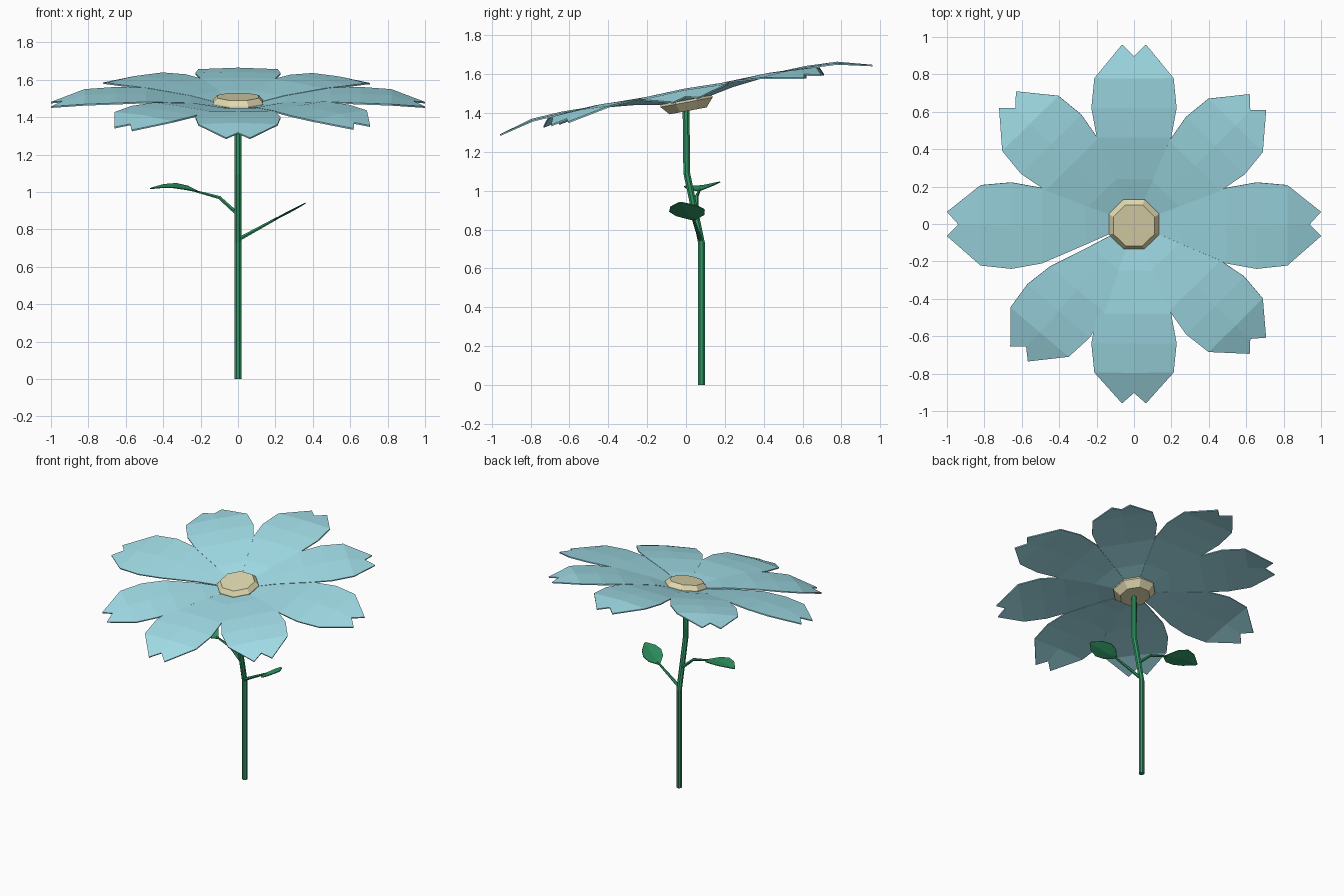
import bpy, bmesh
from math import sin, cos, pi, radians, atan
from mathutils import Vector, Matrix

if "Cube" in bpy.data.objects:
    bpy.data.objects.remove(bpy.data.objects["Cube"])


def material(name, rgb):
    m = bpy.data.materials.new(name)
    m.diffuse_color = (*rgb, 1)
    m.use_nodes = True
    m.node_tree.nodes["Principled BSDF"].inputs["Base Color"].default_value = m.diffuse_color
    return m


BLUE = material("petal_blue", (0.36, 0.73, 0.81))
CREAM = material("centre_cream", (0.75, 0.69, 0.43))
GREEN = material("stem_green", (0.03, 0.32, 0.13))


def make(name, verts, faces, mat, thickness=0):
    me = bpy.data.meshes.new(name)
    me.from_pydata([tuple(v) for v in verts], [], faces)
    bm = bmesh.new()
    bm.from_mesh(me)
    bmesh.ops.recalc_face_normals(bm, faces=bm.faces)
    bm.to_mesh(me)
    bm.free()
    me.materials.append(mat)
    ob = bpy.data.objects.new(name, me)
    bpy.context.collection.objects.link(ob)
    if thickness:
        s = ob.modifiers.new("thickness", "SOLIDIFY")
        s.thickness = thickness
        s.offset = 0
    return ob


def loft(name, rings, mat):
    """Closed skin over rings of equal point count."""
    n = len(rings[0])
    faces = [(r * n + i, r * n + (i + 1) % n, (r + 1) * n + (i + 1) % n, (r + 1) * n + i)
             for r in range(len(rings) - 1) for i in range(n)]
    faces += [tuple(range(n)), tuple(range((len(rings) - 1) * n, len(rings) * n))]
    return make(name, [v for ring in rings for v in ring], faces, mat)


def tube(name, path, radii, sides):
    pts = [Vector(p) for p in path]
    rings = []
    for i, p in enumerate(pts):
        d = (pts[min(i + 1, len(pts) - 1)] - pts[max(i - 1, 0)]).normalized()
        if name == "stem":
            d = Vector((0, 0, 1))          # keep stem rings level
        u = d.cross(Vector((0, 1, 0))).normalized()
        v = d.cross(u)
        rings.append([p + radii[i] * (u * cos(a) + v * sin(a))
                      for a in [2 * pi * (k + 0.5) / sides for k in range(sides)]])
    return loft(name, rings, GREEN)


def strip(rows):
    """Verts and quads for three-wide rows."""
    faces = [(3 * r + c, 3 * r + c + 1, 3 * r + c + 4, 3 * r + c + 3)
             for r in range(len(rows) - 1) for c in range(2)]
    return [v for row in rows for v in row], faces


# Flower head frame: tilted forwards
HEAD = Matrix.Translation((0, 0, 1.47)) @ Matrix.Rotation(atan(0.187), 4, 'X')

# Petals: (distance along middle, distance along edge, half width, mid height, edge height)
PROFILE = [(0.08, 0.08, 0.033, -0.01, -0.01), (0.25, 0.25, 0.103, 0.022, 0.022),
           (0.48, 0.48, 0.199, 0.048, 0.046), (0.64, 0.64, 0.228, 0.052, 0.045),
           (0.80, 0.80, 0.212, 0.044, 0.036), (0.915, 0.975, 0.064, 0.012, -0.005)]
PETALS = [(0, 1.025, 1.03), (45, 0.96, 0.97), (90, 1, 1), (135, 0.98, 1),
          (180, 1.025, 1.03), (229, 0.96, 0.97), (270, 1, 1), (315, 0.96, 0.97)]
for k, (angle, length, width) in enumerate(PETALS):
    rows = [[(e * length, -w * width, ze), (m * length, 0, zm), (e * length, w * width, ze)]
            for m, e, w, zm, ze in PROFILE]
    verts, faces = strip(rows)
    petal = make(f"petal_{k + 1}", verts, faces, BLUE, 0.008)
    petal.matrix_world = HEAD @ Matrix.Rotation(radians(angle), 4, 'Z')

# Flower centre: faceted eight-sided button
rings = [[(r * cos(a), r * sin(a), z) for a in [2 * pi * (i + 0.5) / 8 for i in range(8)]]
         for r, z in [(0.105, -0.06), (0.148, -0.015), (0.145, 0.012), (0.12, 0.04)]]
loft("flower_centre", rings, CREAM).matrix_world = HEAD

# Stem and leaf stalks
tube("stem", [(0, 0.08, 0), (0, 0.08, 0.73), (0, 0.004, 1.09), (0, 0, 1.44)], [0.019] * 4, 8)
tube("left_stalk", [(0, 0.05, 0.88), (-0.1, 0.055, 0.97), (-0.23, 0.07, 1.005)],
     [0.012, 0.01, 0.006], 6)
tube("right_stalk", [(0, 0.075, 0.745), (0.21, 0.035, 0.86)], [0.012, 0.007], 6)


# Leaves: pointed blades with a slight fold and arch
def leaf(name, base, tip, side, half_width, arch):
    base, tip, side = Vector(base), Vector(tip), Vector(side).normalized()
    rows = []
    for t, w in [(0, 0.08), (0.25, 0.8), (0.5, 1), (0.75, 0.75), (1, 0.08)]:
        mid = base.lerp(tip, t) + Vector((0, 0, arch * sin(pi * t)))
        s = side * half_width * w
        rows.append([mid - s, mid - Vector((0, 0, 0.008 * w)), mid + s])
    verts, faces = strip(rows)
    make(name, verts, faces, GREEN, 0.005)


leaf("left_leaf", (-0.21, 0.065, 1.0), (-0.47, 0.1, 1.018), (0.1, 1, 0.12), 0.095, 0.025)
leaf("right_leaf", (0.19, 0.04, 0.85), (0.36, -0.03, 0.94), (0.1, 1, 0.05), 0.092, 0.003)
